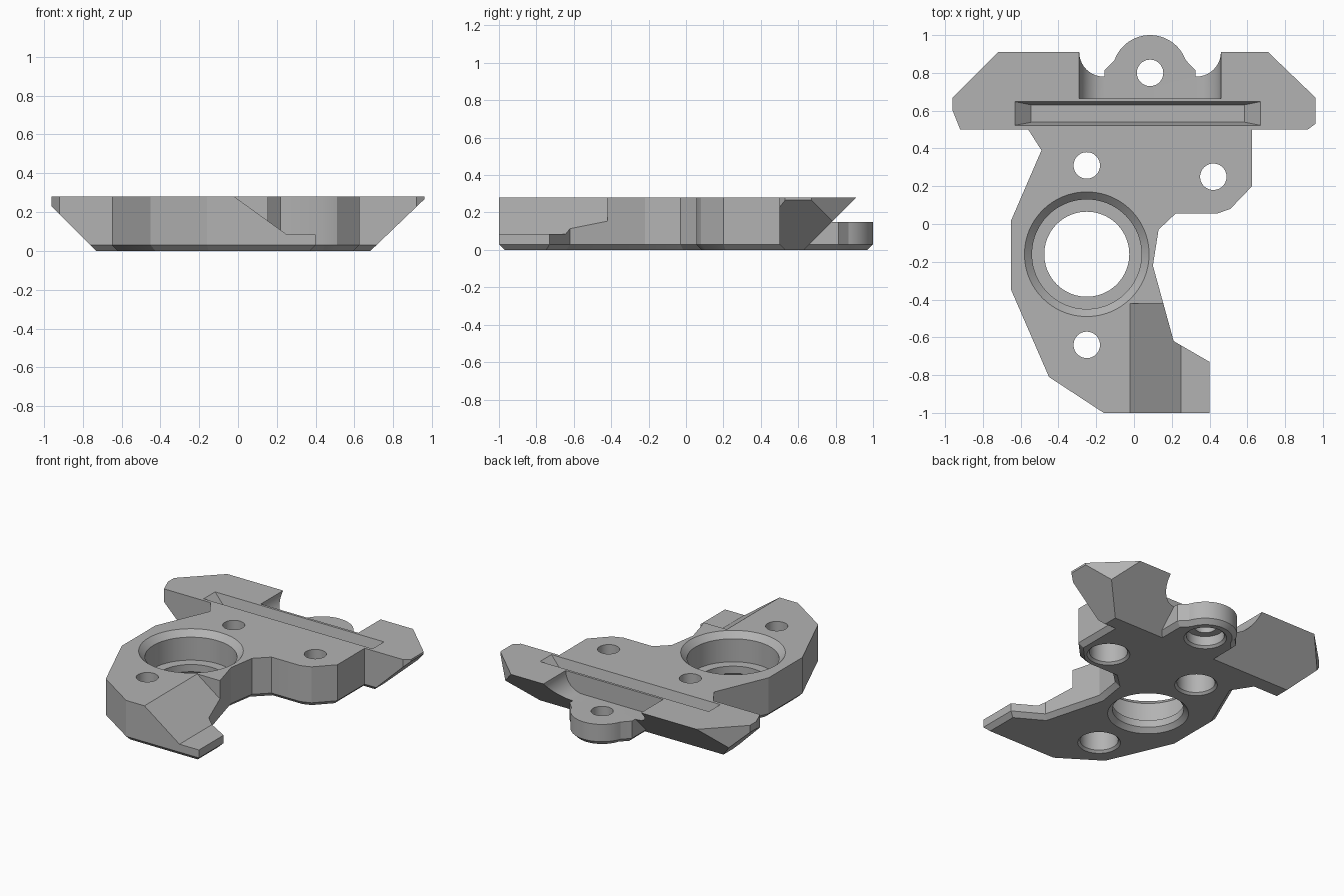
import bpy, bmesh, math

cube = bpy.data.objects.get("Cube")
if cube:
    bpy.data.objects.remove(cube, do_unlink=True)

grey = bpy.data.materials.new("plain grey")
grey.use_nodes = True
grey.diffuse_color = (0.45, 0.45, 0.45, 1)
grey.node_tree.nodes["Principled BSDF"].inputs["Base Color"].default_value = grey.diffuse_color


def finish(bm, name):
    bmesh.ops.recalc_face_normals(bm, faces=bm.faces)
    mesh = bpy.data.meshes.new(name)
    bm.to_mesh(mesh)
    bm.free()
    obj = bpy.data.objects.new(name, mesh)
    bpy.context.collection.objects.link(obj)
    mesh.materials.append(grey)
    return obj


def prism(name, pts, axis, lo, hi, chamfer=0):
    """Extrude a flat outline along an axis, optionally chamfering the low rim."""
    place = {"z": lambda a, b: (a, b, lo),
             "y": lambda a, b: (a, lo, b),
             "x": lambda a, b: (lo, a, b)}[axis]
    bm = bmesh.new()
    base = bm.faces.new([bm.verts.new(place(a, b)) for a, b in pts])
    rim = list(base.edges)
    top = bmesh.ops.extrude_face_region(bm, geom=[base], use_keep_orig=True)
    step = [hi - lo if axis == k else 0 for k in "xyz"]
    bmesh.ops.translate(bm, vec=step, verts=[g for g in top["geom"] if isinstance(g, bmesh.types.BMVert)])
    bmesh.ops.recalc_face_normals(bm, faces=bm.faces)
    if chamfer:
        bmesh.ops.bevel(bm, geom=rim, offset=chamfer, segments=1, affect="EDGES")
    return finish(bm, name)


def lathe(name, x, y, profile, n=64):
    """Solid of revolution about a vertical line, from (radius, z) pairs."""
    bm = bmesh.new()
    rings = [[bm.verts.new((x + r * math.cos(math.tau * i / n),
                            y + r * math.sin(math.tau * i / n), z)) for i in range(n)]
             for r, z in profile]
    for a, b in zip(rings, rings[1:]):
        for i in range(n):
            j = (i + 1) % n
            bm.faces.new((a[i], a[j], b[j], b[i]))
    bm.faces.new(rings[0])
    bm.faces.new(rings[-1])
    return finish(bm, name)


def combine(body, other, operation="DIFFERENCE"):
    mod = body.modifiers.new("shape", "BOOLEAN")
    mod.operation, mod.solver, mod.object = operation, "EXACT", other
    bpy.context.view_layer.objects.active = body
    bpy.ops.object.modifier_apply(modifier=mod.name)
    bpy.data.objects.remove(other, do_unlink=True)


H = 0.28

# Plate with its two wings and hooked arm
outline = [(.92, .5), (.96, .53), (.96, .67), (.71, .91), (-.72, .91), (-.96, .67),
           (-.96, .6), (-.92, .5), (-.56, .5), (-.49, .39), (-.65, .02), (-.65, -.35),
           (-.45, -.81), (-.16, -1), (.4, -1), (.4, -.73), (.21, -.62), (.1, -.22),
           (.13, -.03), (.22, .055), (.44, .055), (.51, .08), (.625, .2), (.625, .5)]
plate = prism("mounting_plate", outline, "z", 0, H, 0.03)

# Sloped undersides of the wing ends and the back
combine(plate, prism("left_slope", [(.985, .29), (1.2, .29), (1.2, -.05), (.63, -.05)], "y", .4, 1.1))
combine(plate, prism("right_slope", [(-1.02, .29), (-1.2, .29), (-1.2, -.05), (-.68, -.05)], "y", .4, 1.1))
combine(plate, prism("back_slope", [(.92, .29), (1.2, .29), (1.2, -.05), (.58, -.05)], "x", -1.1, 1.1))

# Rounded ear at the back
EX, EY, ER = 0.085, 0.8, 0.2
arc = [(EX + ER * math.cos(math.radians(a)), EY + ER * math.sin(math.radians(a)))
       for a in range(20, 161, 5)]
neck = [(.04, .815), (.02, .835)]
ear_pts = [(EX + .24, .57), (EX + .24, .795)] + [(EX + ER + dx, y) for dx, y in neck] + arc
ear_pts += [(EX - ER - dx, y) for dx, y in reversed(neck)] + [(EX - .24, .795), (EX - .24, .57)]
combine(plate, prism("ear", ear_pts, "z", 0, 0.2, 0.03), "UNION")

# Saddle with filleted sides above the ear
R, FLOOR = 0.13, 0.15
fillet = [(R * (1 - math.cos(math.radians(a))), FLOOR + R * (1 - math.sin(math.radians(a))))
          for a in range(0, 91, 9)]
saddle = [(-.29, .4)] + [(-.29 + dx, z) for dx, z in fillet]
saddle += [(.46 - dx, z) for dx, z in reversed(fillet)] + [(.46, .4)]
combine(plate, prism("saddle", saddle, "y", .665, 1.1))

# Ramp and low step on the hooked arm
combine(plate, prism("ramp", [(-.02, .28), (-.02, .4), (.5, .4), (.5, .085), (.25, .085)], "y", -1.1, -.42))

# Long tapered groove
bm = bmesh.new()
bmesh.ops.create_cube(bm, size=2)
for v in bm.verts:
    wide, deep, z = (.655, .064, H + .005) if v.co.z > 0 else (.565, .046, H - .08)
    v.co = (.02 + v.co.x * wide, .585 + v.co.y * deep, z)
combine(plate, finish(bm, "groove"))

# Stepped main bore
combine(plate, lathe("main_bore", -.25, -.16, [(.265, -.01), (.225, .03), (.225, .08), (.29, .08),
                                               (.29, .24), (.34, .29)], 96))

# Screw holes, counterbored from below
for x, y, depth in [(-.25, .31, .16), (-.25, -.64, .16), (.42, .25, .16), (EX, EY, .08)]:
    combine(plate, lathe("screw_hole", x, y, [(.145, -.01), (.12, .015), (.12, depth),
                                              (.07, depth), (.07, .4)], 48))

# Smooth the round walls, keep the edges sharp
bpy.ops.object.select_all(action="DESELECT")
plate.select_set(True)
bpy.context.view_layer.objects.active = plate
bpy.ops.object.shade_smooth_by_angle(angle=math.radians(20))
